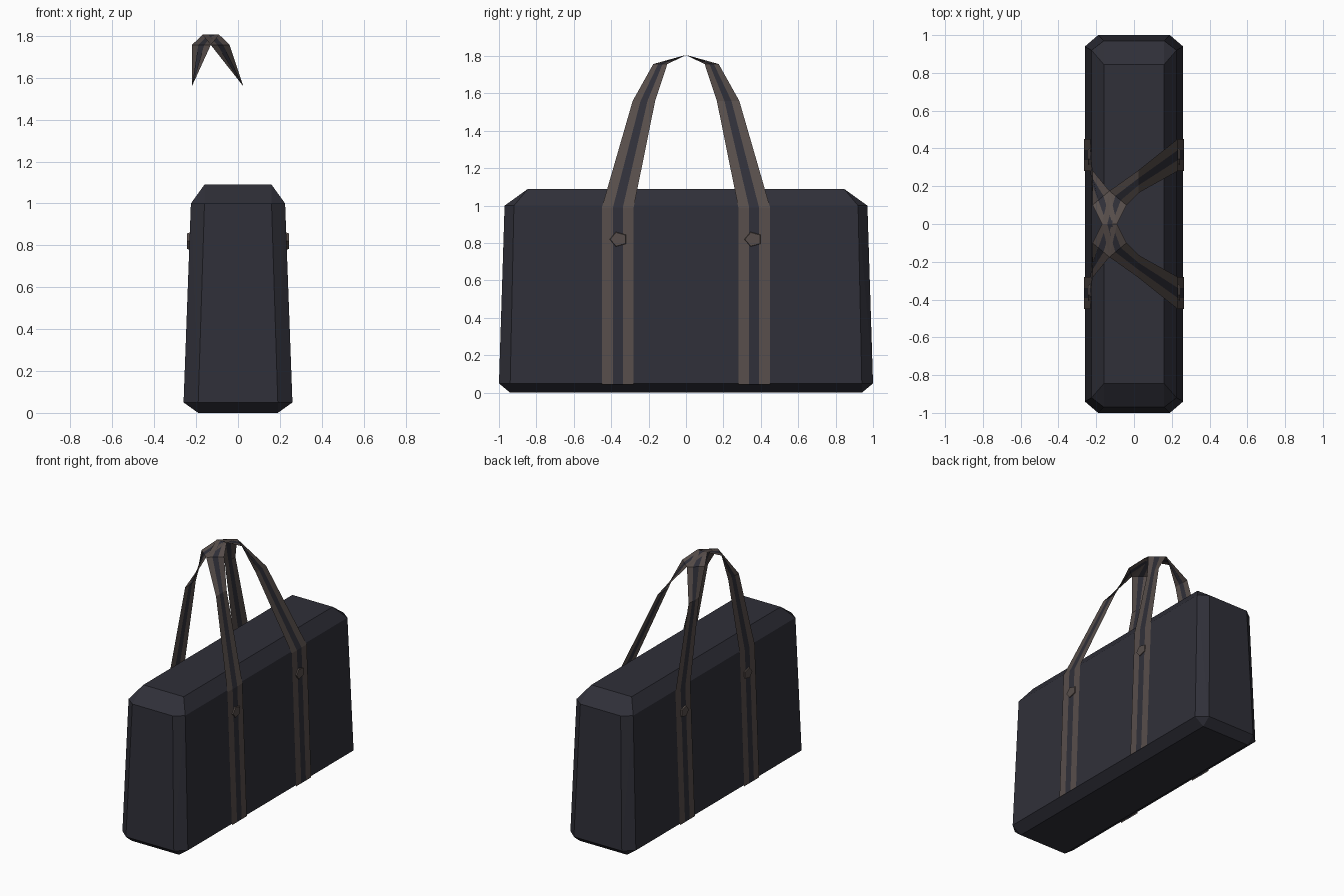
import bpy, bmesh, math
from mathutils import Vector, Matrix

if "Cube" in bpy.data.objects:
    bpy.data.objects.remove(bpy.data.objects["Cube"])


def material(name, rgb):
    m = bpy.data.materials.new(name)
    m.diffuse_color = (*rgb, 1)
    m.use_nodes = True
    m.node_tree.nodes["Principled BSDF"].inputs["Base Color"].default_value = m.diffuse_color
    return m


NAVY = material("dark navy fabric", (0.029, 0.029, 0.040))
BROWN = material("brown webbing", (0.096, 0.076, 0.070))


def finish(bm, name, *mats):
    me = bpy.data.meshes.new(name)
    bm.to_mesh(me)
    bm.free()
    for m in mats:
        me.materials.append(m)
    ob = bpy.data.objects.new(name, me)
    bpy.context.collection.objects.link(ob)
    return ob


# Bag body: hull of bottom rectangle, two chamfered rings and top rectangle
bm = bmesh.new()
corners = [(0.19, 0.94, 0.0),
           (0.19, 1.0, 0.05), (0.26, 0.94, 0.05),
           (0.16, 0.97, 1.0), (0.225, 0.92, 1.0),
           (0.16, 0.845, 1.09)]
for x, y, z in corners:
    for sx in (-1, 1):
        for sy in (-1, 1):
            bm.verts.new((x * sx, y * sy, z))
bmesh.ops.convex_hull(bm, input=bm.verts)
bmesh.ops.dissolve_limit(bm, angle_limit=math.radians(2), verts=bm.verts, edges=bm.edges)
bmesh.ops.recalc_face_normals(bm, faces=bm.faces)
finish(bm, "bag_body", NAVY)


# Straps: thin ribbons in three stripes, twisting to meet above the bag
def strap(name, half):
    rows = [(Vector(a), Vector(b)) for a, b in half]
    flip = Vector((1, -1, 1))
    rows += [(a * flip, b * flip) for a, b in reversed(rows[:-1])]
    bm = bmesh.new()
    grid = [[bm.verts.new(a.lerp(b, t)) for t in (0, 0.35, 0.66, 1)] for a, b in rows]
    for r0, r1 in zip(grid, grid[1:]):
        for i in range(3):
            f = bm.faces.new((r0[i], r0[i + 1], r1[i + 1], r1[i]))
            f.material_index = 1 if i == 1 else 0
    bmesh.ops.recalc_face_normals(bm, faces=bm.faces)
    return finish(bm, name, BROWN, NAVY)


# Each row is (outer edge, inner edge)
strap("right_strap", [
    ((0.266, 0.45, 0.045), (0.266, 0.28, 0.045)),
    ((0.231, 0.45, 0.99), (0.231, 0.28, 0.99)),
    ((0.025, 0.285, 1.56), (0.025, 0.165, 1.56)),
    ((-0.13, 0.175, 1.757), (-0.04, 0.10, 1.757)),
    ((-0.17, 0, 1.806), (-0.09, 0, 1.806))])
strap("left_strap", [
    ((-0.266, 0.45, 0.045), (-0.266, 0.28, 0.045)),
    ((-0.231, 0.45, 0.99), (-0.231, 0.28, 0.99)),
    ((-0.22, 0.285, 1.56), (-0.22, 0.165, 1.56)),
    ((-0.13, 0.175, 1.757), (-0.22, 0.10, 1.757)),
    ((-0.09, 0, 1.805), (-0.17, 0, 1.805))])

# Five-sided studs on the straps
for side, label in ((1, "right"), (-1, "left")):
    for y, end in ((-0.36, "front"), (0.36, "back")):
        bm = bmesh.new()
        mat = (Matrix.Translation((side * 0.236, y, 0.82))
               @ Matrix.Diagonal((1, 1, 0.85, 1))
               @ Matrix.Rotation(side * math.pi / 2, 4, 'Y')
               @ Matrix.Rotation(math.pi, 4, 'Z'))
        bmesh.ops.create_cone(bm, cap_ends=True, segments=5, radius1=0.053,
                              radius2=0.045, depth=0.016, matrix=mat)
        finish(bm, f"{label}_{end}_stud", BROWN)
